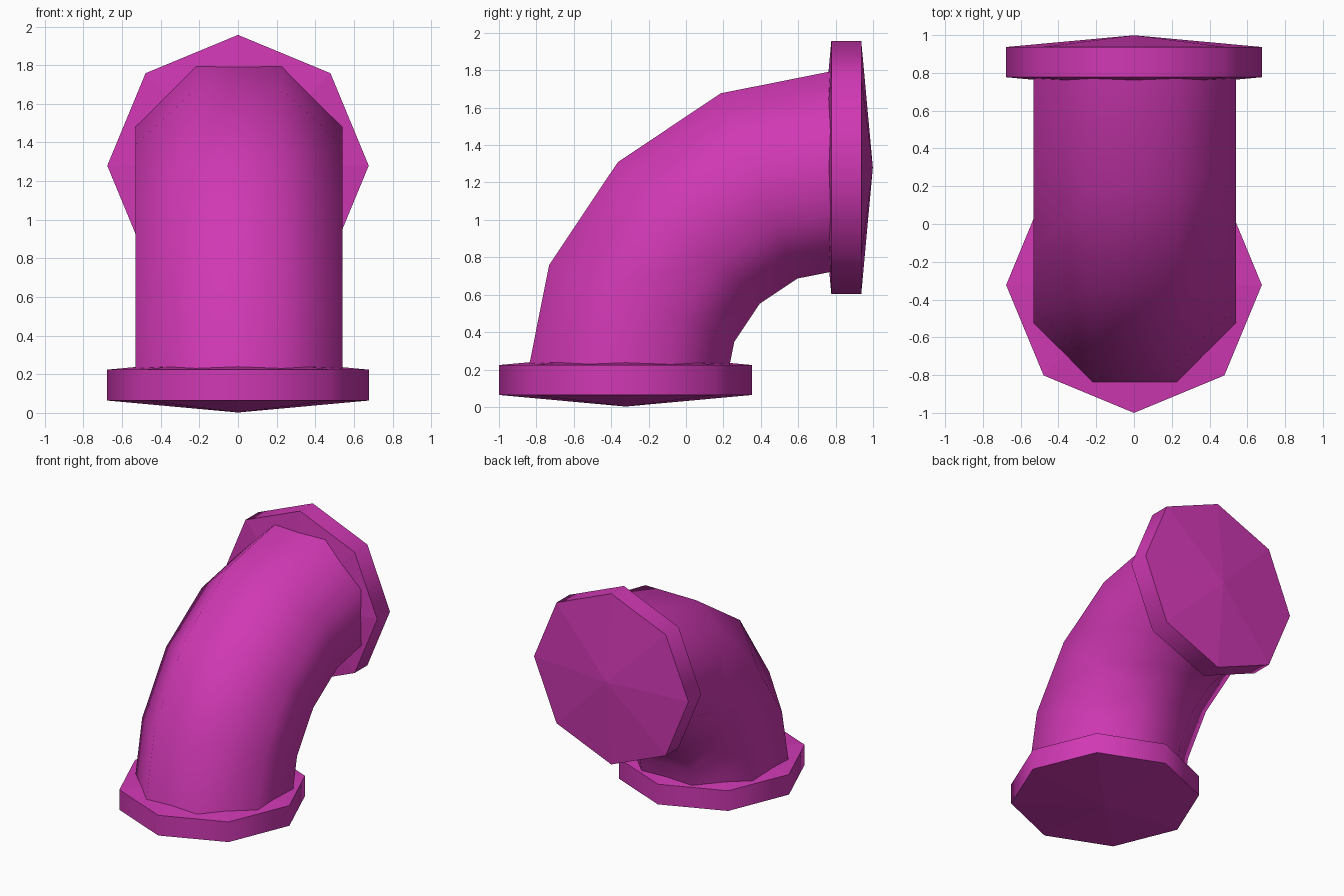
import bpy, bmesh
from math import sin, cos, pi, radians
from mathutils import Vector, Matrix

if "Cube" in bpy.data.objects:
    bpy.data.objects.remove(bpy.data.objects["Cube"], do_unlink=True)

SIDES = 8
COLOUR = (0.63, 0.04, 0.455, 1.0)

magenta = bpy.data.materials.new("magenta")
magenta.use_nodes = True
magenta.diffuse_color = COLOUR
magenta.node_tree.nodes["Principled BSDF"].inputs["Base Color"].default_value = COLOUR


def bridge(bm, a, b):
    """Join two rings with smooth quads."""
    for i in range(SIDES):
        j = (i + 1) % SIDES
        bm.faces.new((a[i], a[j], b[j], b[i])).smooth = True


def finish(bm, name):
    bmesh.ops.recalc_face_normals(bm, faces=bm.faces)
    # Keep the rims crisp while the sides stay smooth
    for e in bm.edges:
        if len(e.link_faces) == 2 and e.calc_face_angle() > radians(60):
            e.smooth = False
    mesh = bpy.data.meshes.new(name)
    bm.to_mesh(mesh)
    bm.free()
    mesh.materials.append(magenta)
    obj = bpy.data.objects.new(name, mesh)
    bpy.context.collection.objects.link(obj)
    return obj


def flange(name, location, tilt):
    """Eight-sided disc with a shallow point on both faces."""
    radius, half, tip = 0.677, 0.08, 0.142
    bm = bmesh.new()
    rings = [[bm.verts.new((radius * cos(2 * pi * i / SIDES),
                            radius * sin(2 * pi * i / SIDES), z))
              for i in range(SIDES)] for z in (-half, half)]
    bridge(bm, *rings)
    for ring, z in zip(rings, (-tip, tip)):
        point = bm.verts.new((0, 0, z))
        for i in range(SIDES):
            bm.faces.new((ring[i], ring[(i + 1) % SIDES], point))
    bm.transform(Matrix.Translation(location) @ Matrix.Rotation(tilt, 4, "X"))
    return finish(bm, name)


def elbow(name, centre, bend, radius, steps):
    """Octagonal pipe swept through a quarter turn in the yz plane."""
    bm = bmesh.new()
    rings = []
    for s in range(steps + 1):
        a = s * pi / 2 / steps
        out = Vector((0, -cos(a), sin(a)))
        ring = []
        for i in range(SIDES):
            t = 2 * pi * (i + 0.5) / SIDES
            ring.append(bm.verts.new(centre + out * (bend + radius * cos(t))
                                     + Vector((radius * sin(t), 0, 0))))
        rings.append(ring)
    for a, b in zip(rings, rings[1:]):
        bridge(bm, a, b)
    for end in (rings[0], rings[-1]):
        bm.faces.new(end)
    return finish(bm, name)


elbow("elbow_pipe", Vector((0.004, 0.835, 0.11)), 1.16, 0.58, 4)
flange("bottom_flange", Vector((0, -0.323, 0.144)), 0)
flange("back_flange", Vector((0, 0.857, 1.28)), -pi / 2)
